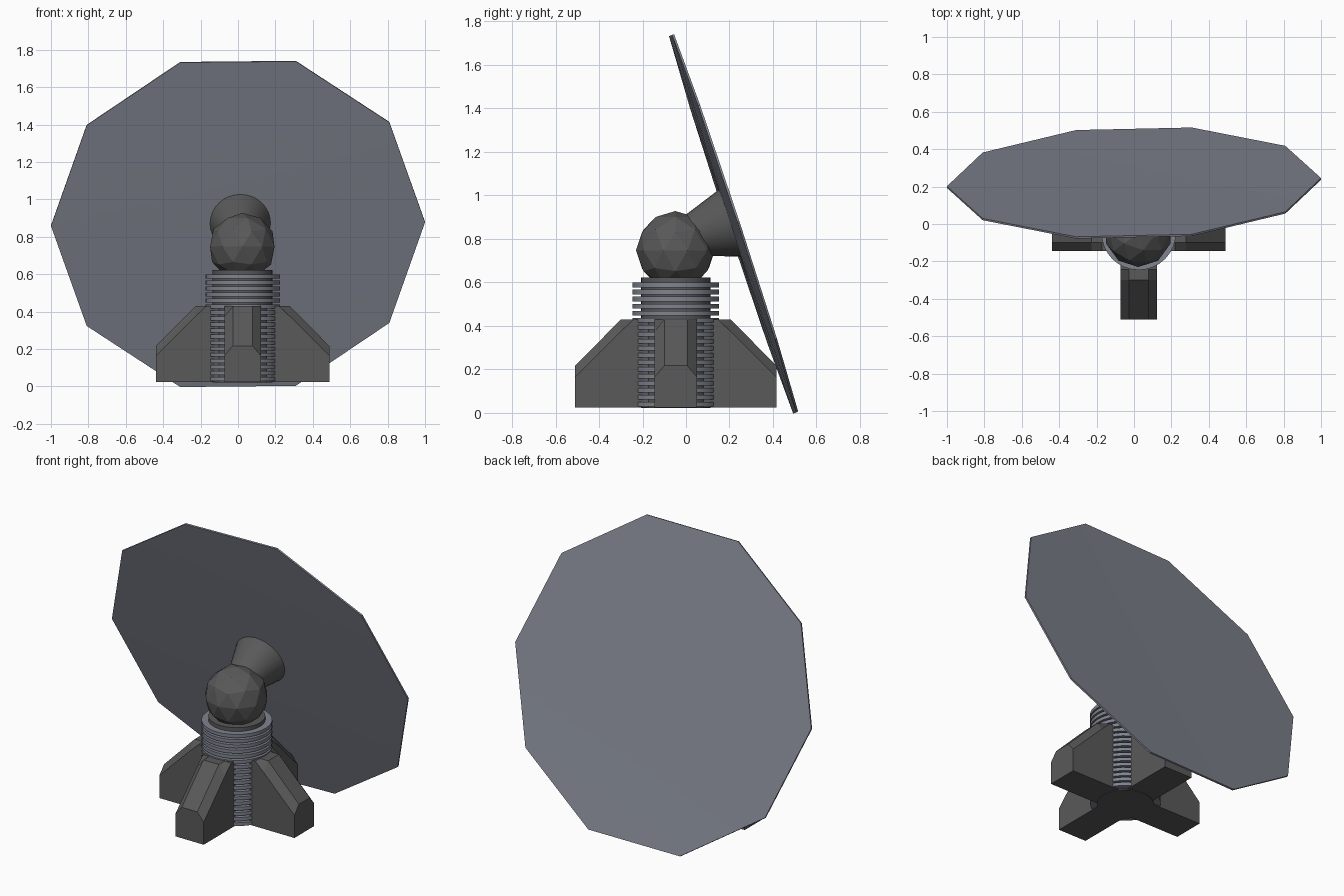
import bpy, bmesh, math
from mathutils import Vector, Matrix

if "Cube" in bpy.data.objects:
    bpy.data.objects.remove(bpy.data.objects["Cube"])

CX, CY = 0.025, -0.047   # axis of the pedestal


def material(name, col):
    m = bpy.data.materials.new(name)
    m.diffuse_color = (*col, 1)
    m.use_nodes = True
    m.node_tree.nodes["Principled BSDF"].inputs["Base Color"].default_value = m.diffuse_color
    return m


STEEL = material("blue_grey", (0.215, 0.23, 0.275))
DARK = material("dark_grey", (0.10, 0.10, 0.10))


def make(name, bm, mat, smooth=False):
    bmesh.ops.recalc_face_normals(bm, faces=bm.faces)
    me = bpy.data.meshes.new(name)
    bm.to_mesh(me)
    bm.free()
    ob = bpy.data.objects.new(name, me)
    bpy.context.collection.objects.link(ob)
    me.materials.append(mat)
    if smooth:
        bpy.ops.object.select_all(action='DESELECT')
        bpy.context.view_layer.objects.active = ob
        ob.select_set(True)
        bpy.ops.object.shade_smooth_by_angle(angle=math.radians(30))
    return ob


def cylinder(bm, z0, z1, r, n=32):
    bmesh.ops.create_cone(bm, cap_ends=True, segments=n, radius1=r, radius2=r, depth=z1 - z0,
                          matrix=Matrix.Translation((CX, CY, (z0 + z1) / 2)))


# Four chamfered feet: lofted sections of (radius, side height, top height)
W, T, BASE = 0.097, 0.053, 0.025
SECTIONS = [(0.0, 0.429, 0.43), (0.195, 0.429, 0.43), (0.252, 0.375, 0.43), (0.463, 0.165, 0.217)]
for i in range(4):
    bm = bmesh.new()
    rings = []
    for r, side, top in SECTIONS:
        prof = [(-W, BASE), (W, BASE), (W, side), (T, top), (-T, top), (-W, side)]
        rings.append([bm.verts.new((r, a, z)) for a, z in prof])
    for a, b in zip(rings, rings[1:]):
        for k in range(6):
            j = (k + 1) % 6
            bm.faces.new((a[k], a[j], b[j], b[k]))
    bm.faces.new(rings[0])
    bm.faces.new(rings[-1])
    bm.transform(Matrix.Translation((CX, CY, 0)) @ Matrix.Rotation(i * math.pi / 2, 4, 'Z'))
    make(f"foot_{i + 1}", bm, DARK)

# Core column with collar
bm = bmesh.new()
cylinder(bm, 0.022, 0.622, 0.16)
make("core_column", bm, DARK, True)

# Stack of cooling rings around the core
bm = bmesh.new()
for i in range(18):
    z = 0.03 + i * 0.0322
    cylinder(bm, z, z + 0.021, 0.199)
make("column_rings", bm, STEEL, True)

# Faceted ball joint
bm = bmesh.new()
bmesh.ops.create_icosphere(bm, subdivisions=2, radius=0.181,
                           matrix=Matrix.Translation((CX - 0.002, CY - 0.002, 0.747)))
make("ball_joint", bm, DARK)

# Dish frame: sideways and upward rim axes, and the normal pointing to the back
X = Vector((1, 0.022, 0.01))
V = Vector((0, -0.30, 0.912))
N = V.cross(X).normalized()
C = Vector((0, 0.219, 0.869))

# Flared neck between ball and dish
bm = bmesh.new()
depth = 0.25
rot = N.to_track_quat('Z', 'Y').to_matrix().to_4x4()
end = Vector((0.012, 0.205, 0.874))
bmesh.ops.create_cone(bm, cap_ends=True, segments=32, radius1=0.077, radius2=0.163, depth=depth,
                      matrix=Matrix.Translation(end - N * depth / 2) @ rot)
make("dish_neck", bm, DARK, True)

# Thin ten-sided dish, very slightly hollow
bm = bmesh.new()
loops = []
for off in (-0.005, 0.005):
    loops.append([bm.verts.new(C + X * math.cos(i * math.pi / 5) + V * math.sin(i * math.pi / 5) + N * off)
                  for i in range(10)])
front, back = bm.verts.new(C - N * 0.018), bm.verts.new(C - N * 0.004)
for i in range(10):
    j = (i + 1) % 10
    bm.faces.new((loops[0][i], loops[0][j], loops[1][j], loops[1][i]))
    bm.faces.new((loops[0][i], loops[0][j], front))
    bm.faces.new((loops[1][i], loops[1][j], back))
make("dish", bm, STEEL, True)
